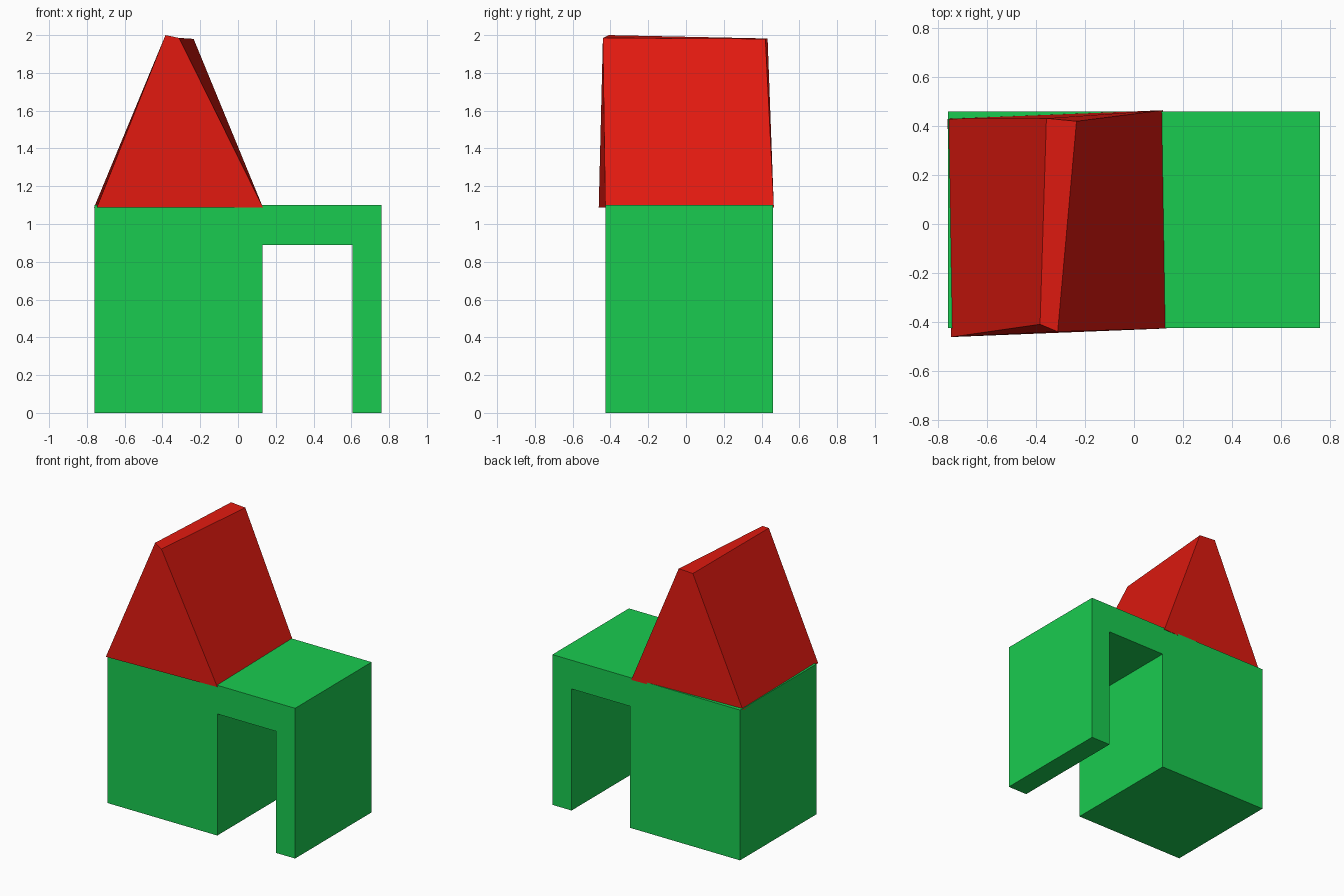
import bpy

if "Cube" in bpy.data.objects:
    bpy.data.objects.remove(bpy.data.objects["Cube"])


def prism(name, near, far, color):
    """Solid spanning two matching end loops (front loop first)."""
    n = len(near)
    faces = [tuple(range(n)), tuple(range(2 * n - 1, n - 1, -1))]
    faces += [(i, i + n, (i + 1) % n + n, (i + 1) % n) for i in range(n)]
    mesh = bpy.data.meshes.new(name)
    mesh.from_pydata(near + far, [], faces)
    mesh.update()
    obj = bpy.data.objects.new(name, mesh)
    bpy.context.collection.objects.link(obj)
    mat = bpy.data.materials.new(name + "_paint")
    mat.diffuse_color = color
    mat.use_nodes = True
    mat.node_tree.nodes["Principled BSDF"].inputs["Base Color"].default_value = mat.diffuse_color
    mesh.materials.append(mat)
    return obj


# House body with covered passage on the right
outline = [(-0.76, 0), (0.13, 0), (0.13, 0.89), (0.605, 0.89),
           (0.605, 0), (0.76, 0), (0.76, 1.10), (-0.76, 1.10)]
prism("house_body",
      [(x, -0.425, z) for x, z in outline],
      [(x, 0.46, z) for x, z in outline],
      (0.01, 0.6, 0.08, 1))

# Slightly crooked gable roof with a narrow flat ridge
prism("roof",
      [(-0.747, -0.462, 1.088), (0.132, -0.427, 1.088),
       (-0.312, -0.44, 1.985), (-0.384, -0.41, 2.0)],
      [(-0.762, 0.43, 1.088), (0.118, 0.465, 1.088),
       (-0.235, 0.42, 1.98), (-0.358, 0.432, 1.982)],
      (0.75, 0.01, 0.005, 1))
